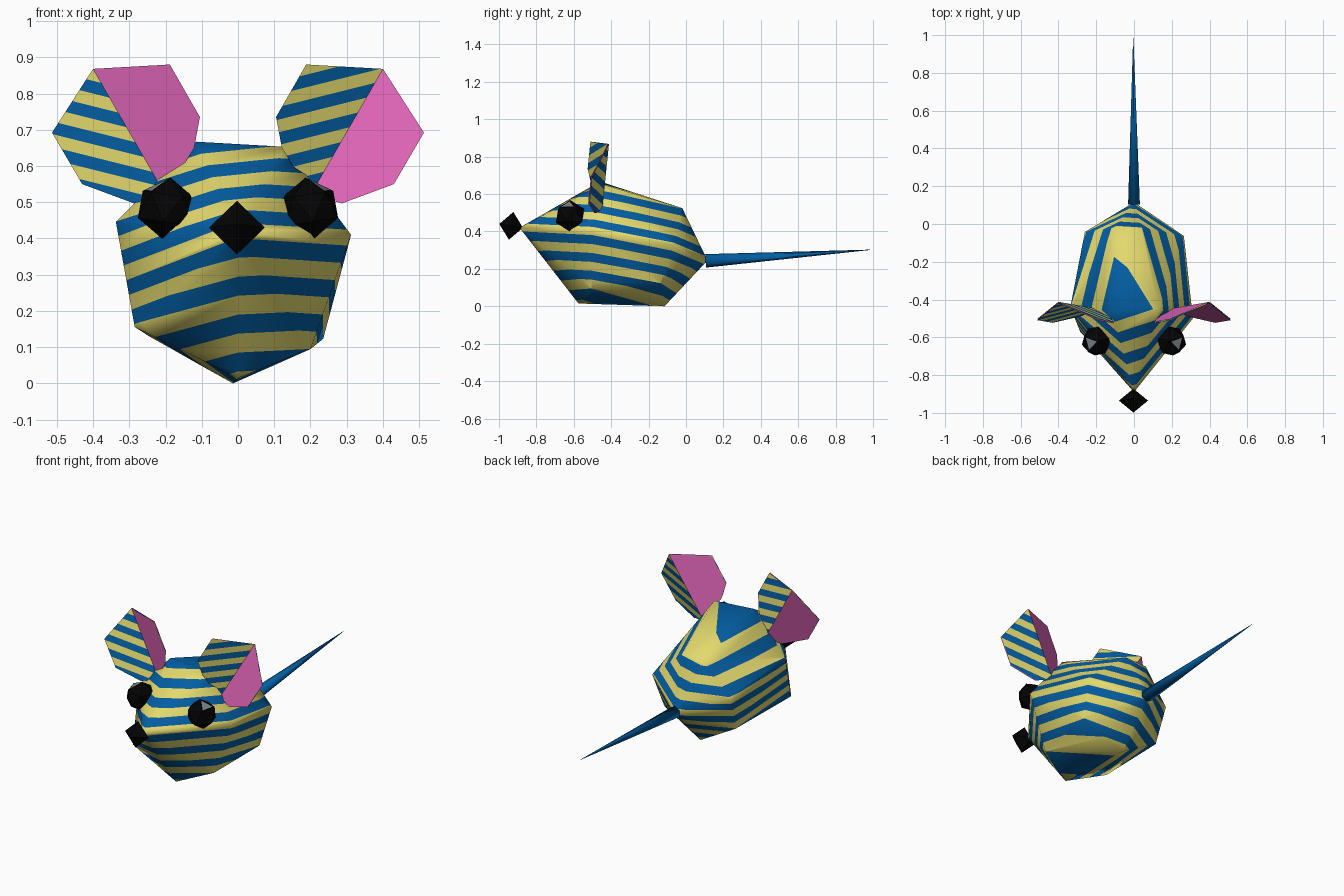
import bpy, bmesh, math
from mathutils import Vector, Matrix

if "Cube" in bpy.data.objects:
    bpy.data.objects.remove(bpy.data.objects["Cube"])


def material(name, rgb):
    m = bpy.data.materials.new(name)
    m.diffuse_color = (*rgb, 1)
    m.use_nodes = True
    m.node_tree.nodes["Principled BSDF"].inputs["Base Color"].default_value = m.diffuse_color
    return m


BLUE = material("blue", (0.001, 0.112, 0.365))
YELLOW = material("yellow", (0.765, 0.69, 0.155))
PINK = material("pink", (0.74, 0.13, 0.48))
BLACK = material("black", (0.001, 0.001, 0.001))
GREY = material("eye glint grey", (0.2, 0.23, 0.25))


def finish(bm, name, mats, smooth=False):
    for f in bm.faces:
        f.smooth = smooth
    me = bpy.data.meshes.new(name)
    bm.to_mesh(me)
    bm.free()
    for m in mats:
        me.materials.append(m)
    ob = bpy.data.objects.new(name, me)
    bpy.context.collection.objects.link(ob)
    return ob


def cut_stripes(bm, normal, start, width, count):
    """Slice the mesh along evenly spaced parallel planes."""
    for i in range(count):
        bmesh.ops.bisect_plane(bm, geom=bm.verts[:] + bm.edges[:] + bm.faces[:], dist=1e-5,
                               plane_co=(0, 0, start - i * width), plane_no=normal)


def stripe_index(face, normal, start, width):
    level = face.calc_center_median().dot(Vector(normal))
    return max(-1, math.floor((start - level) / width)) % 2


# body: faceted hull with tilted horizontal stripes
HULL = [(0, -0.89, 0.42),
        (-0.116, -0.46, 0.667), (0.13, -0.45, 0.653),
        (-0.337, -0.44, 0.446), (0.312, -0.50, 0.41),
        (-0.285, -0.57, 0.156), (0.20, -0.507, 0.095),
        (0, -0.575, 0.015), (-0.014, -0.115, 0),
        (-0.245, -0.11, 0.13), (0.235, -0.136, 0.123),
        (-0.26, -0.042, 0.335), (0.264, -0.063, 0.331),
        (-0.10, -0.02, 0.52), (0.04, -0.02, 0.525),
        (0, 0.115, 0.245)]
bm = bmesh.new()
for p in HULL:
    bm.verts.new(p)
bmesh.ops.convex_hull(bm, input=bm.verts[:])
bmesh.ops.delete(bm, geom=[v for v in bm.verts if not v.link_faces], context='VERTS')
bmesh.ops.recalc_face_normals(bm, faces=bm.faces[:])
tilt = (-0.16, 0.18, 1)
cut_stripes(bm, tilt, 0.557, 0.045, 16)
for f in bm.faces:
    f.material_index = stripe_index(f, tilt, 0.557, 0.045)
finish(bm, "body", [YELLOW, BLUE], smooth=True)

# ears: folded sheets, one half striped and one half pink, swapped on the back
RIDGE_TOP, RIDGE_LOW = (0.40, -0.415, 0.868), (0.20, -0.45, 0.52)
INNER = [RIDGE_TOP, (0.188, -0.508, 0.88), (0.105, -0.523, 0.735), (0.121, -0.503, 0.65), RIDGE_LOW]
OUTER = [RIDGE_LOW, (0.287, -0.487, 0.497), (0.43, -0.52, 0.55), (0.513, -0.506, 0.692), RIDGE_TOP]


def ear(side, name):
    whole = bmesh.new()
    slope = (-0.25 * side, 0, 1)
    layer = whole.faces.layers.int.new("pink")
    for facing in (-1, 1):
        for half, is_inner in ((INNER, True), (OUTER, False)):
            vs = [whole.verts.new((side * x, y + facing * 0.003, z)) for x, y, z in half]
            f = whole.faces.new(vs)
            f.normal_update()
            if f.normal.y * facing < 0:
                f.normal_flip()
            f[layer] = int(is_inner == (side * facing > 0))
    bmesh.ops.triangulate(whole, faces=whole.faces[:])
    cut_stripes(whole, slope, 0.84, 0.035, 15)
    for f in whole.faces:
        f.material_index = 2 if f[layer] else stripe_index(f, slope, 0.84, 0.035)
    finish(whole, name, [YELLOW, BLUE, PINK], smooth=True)


ear(-1, "left_ear")
ear(1, "right_ear")


# eyes: tilted icosahedra with a small grey glint inset in the upper outer face
def eye(side, name):
    b = bmesh.new()
    bmesh.ops.create_icosphere(b, subdivisions=1, radius=0.085)
    b.normal_update()
    face = max(b.faces, key=lambda f: f.normal.z + 0.01 * f.normal.x)
    turn = math.atan2(-0.26, side) - math.atan2(face.normal.y, face.normal.x)
    bmesh.ops.rotate(b, verts=b.verts[:], matrix=Matrix.Rotation(turn, 3, 'Z'))
    bmesh.ops.rotate(b, verts=b.verts[:], matrix=Matrix.Rotation(-0.14 * side, 3, 'Y'))
    b.normal_update()
    bmesh.ops.inset_individual(b, faces=[face], thickness=0.013)
    face.material_index = 1
    bmesh.ops.translate(b, verts=b.verts[:], vec=(0.198 * side, -0.62, 0.484))
    finish(b, name, [BLACK, GREY])


eye(-1, "left_eye")
eye(1, "right_eye")

# nose: slightly tipped octahedron
bm = bmesh.new()
bmesh.ops.create_uvsphere(bm, u_segments=4, v_segments=2, radius=1)
bmesh.ops.transform(bm, verts=bm.verts[:],
                    matrix=Matrix.Translation((-0.003, -0.935, 0.43))
                    @ Matrix.Rotation(-0.16, 4, 'X') @ Matrix.Diagonal((0.077, 0.064, 0.075, 1)))
finish(bm, "nose", [BLACK])

# tail: long thin cone
root, tip = Vector((0, 0.105, 0.243)), Vector((-0.004, 0.985, 0.302))
axis = tip - root
bm = bmesh.new()
bmesh.ops.create_cone(bm, cap_ends=True, segments=6, radius1=0.036, radius2=0.001, depth=axis.length)
bmesh.ops.transform(bm, verts=bm.verts[:],
                    matrix=Matrix.Translation((root + tip) / 2)
                    @ axis.to_track_quat('Z', 'Y').to_matrix().to_4x4())
finish(bm, "tail", [BLUE], smooth=True)
